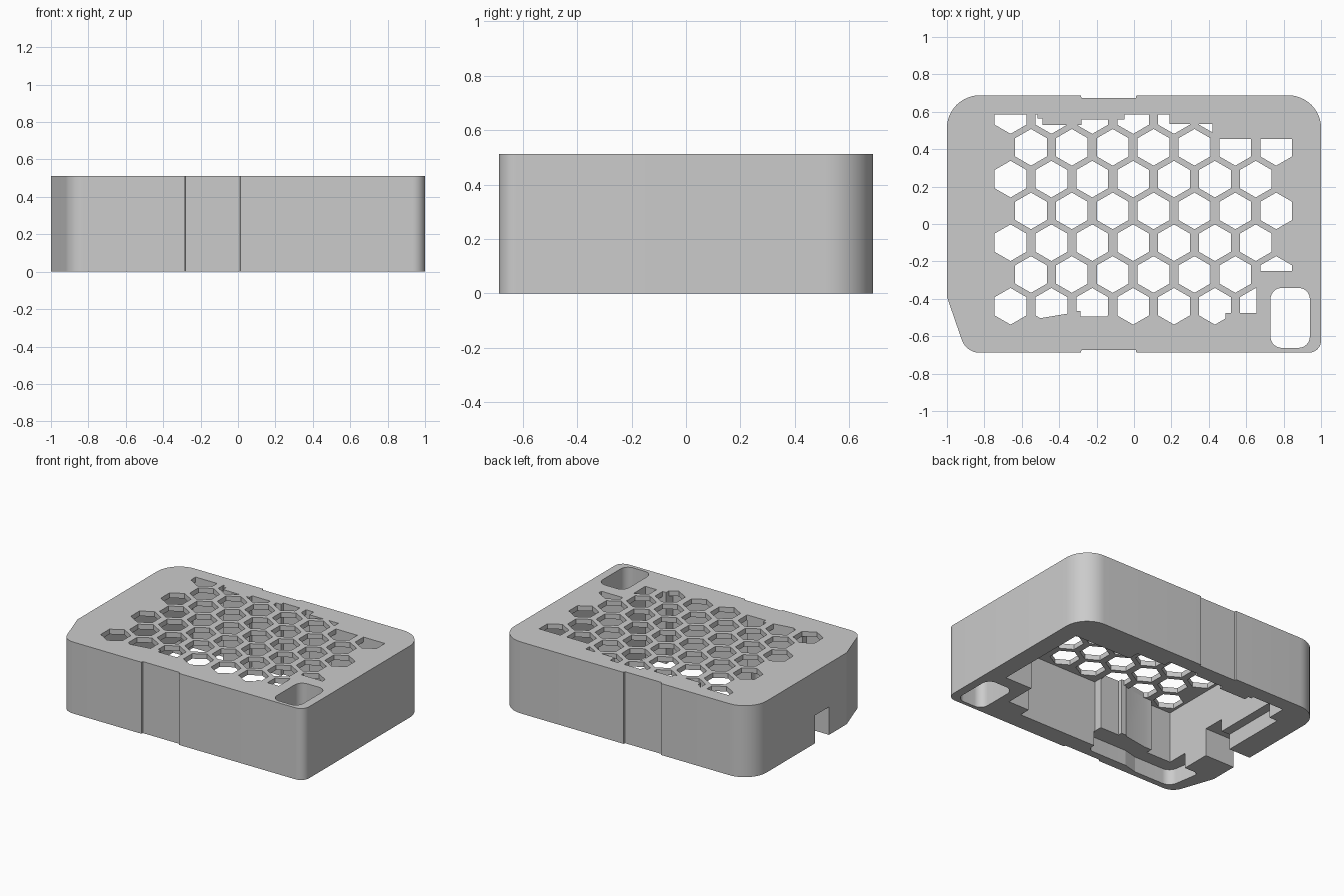
import bpy, bmesh, math
from mathutils import Vector

if "Cube" in bpy.data.objects:
    bpy.data.objects.remove(bpy.data.objects["Cube"])

H, D, PLATE = 0.512, 0.688, 0.036   # height, half depth, top plate thickness

grey = bpy.data.materials.new("light_grey")
grey.use_nodes = True
colour = (0.6, 0.6, 0.6, 1)
grey.diffuse_color = colour
grey.node_tree.nodes["Principled BSDF"].inputs["Base Color"].default_value = colour


def rounded(corners, steps=12):
    """Outline from (x, y, radius) corners, each turned into an arc."""
    out = []
    for i, (x, y, r) in enumerate(corners):
        p = Vector((x, y, 0))
        if r == 0:
            out.append((x, y))
            continue
        a = (Vector((*corners[i - 1][:2], 0)) - p).normalized()
        b = (Vector((*corners[(i + 1) % len(corners)][:2], 0)) - p).normalized()
        half = a.angle(b) / 2
        centre = p + (a + b).normalized() * r / math.sin(half)
        start = (p + a * r / math.tan(half) - centre).normalized()
        end = (p + b * r / math.tan(half) - centre).normalized()
        for k in range(steps + 1):
            q = centre + start.slerp(end, k / steps) * r
            out.append((q.x, q.y))
    return out


def prisms(name, outlines, z0, z1):
    """One object made of upright prisms."""
    bm = bmesh.new()
    for pts in outlines:
        face = bm.faces.new([bm.verts.new((x, y, z0)) for x, y in pts])
        ext = bmesh.ops.extrude_face_region(bm, geom=[face])
        moved = [v for v in ext["geom"] if isinstance(v, bmesh.types.BMVert)]
        bmesh.ops.translate(bm, verts=moved, vec=(0, 0, z1 - z0))
    bmesh.ops.recalc_face_normals(bm, faces=bm.faces)
    mesh = bpy.data.meshes.new(name)
    bm.to_mesh(mesh)
    bm.free()
    mesh.materials.append(grey)
    obj = bpy.data.objects.new(name, mesh)
    bpy.context.collection.objects.link(obj)
    return obj


def combine(target, cutter, operation="DIFFERENCE"):
    """Apply a boolean and remove the cutter."""
    mod = target.modifiers.new("cut", "BOOLEAN")
    mod.operation, mod.solver, mod.object = operation, "EXACT", cutter
    bpy.context.view_layer.objects.active = target
    bpy.ops.object.modifier_apply(modifier=mod.name)
    bpy.data.objects.remove(cutter)


def box(x0, x1, y0, y1, r=0):
    return rounded([(x0, y0, r), (x1, y0, r), (x1, y1, r), (x0, y1, r)])


# Outer body: rounded corners, one slanted corner, shallow grooves front and back
g = 0.014
outline = rounded([
    (-1, D, 0.175), (-1, -0.39, 0), (-0.897, -D, 0.1),
    (-0.284, -D, 0), (-0.281, g - D, 0), (0.01, g - D, 0), (0.013, -D, 0),
    (1, -D, 0.065), (1, D, 0.175),
    (0.013, D, 0), (0.01, D - g, 0), (-0.281, D - g, 0), (-0.284, D, 0)])
case = prisms("case_cover", [outline], 0, H)

# Stepped inner cavity, open at the bottom
cavity = [
    (-0.765, 0.585), (-0.515, 0.585), (-0.515, 0.565), (-0.49, 0.565),
    (-0.49, 0.53), (-0.28, 0.53), (-0.28, 0.56), (-0.05, 0.56),
    (-0.05, 0.585), (0.19, 0.585), (0.19, 0.535), (0.42, 0.535),
    (0.42, 0.455), (0.87, 0.455), (0.87, -0.25), (0.655, -0.25),
    (0.655, -0.475), (0.49, -0.475), (0.49, -0.555), (-0.135, -0.555),
    (-0.135, -0.495), (-0.285, -0.495), (-0.285, -0.465), (-0.32, -0.465),
    (-0.34, -0.477), (-0.51, -0.505), (-0.57, -0.505), (-0.57, -0.55),
    (-0.765, -0.55)]
combine(case, prisms("cavity_cutter", [cavity], -0.1, H - PLATE))

# Honeycomb vents, kept inside the cavity outline
R, PITCH, ROW = 0.098, 0.2185, 0.17
cells = []
for row in range(7):
    for col in range(7):
        cx = -0.66 + col * PITCH + (row % 2) * PITCH / 2
        cy = -0.44 + row * ROW
        cells.append([(cx + R * math.sin(k * math.pi / 3),
                       cy + R * math.cos(k * math.pi / 3)) for k in range(6)])
vents = prisms("vent_cutter", cells, H - 0.15, H + 0.1)
combine(vents, prisms("vent_limit", [cavity], 0.2, H + 0.3), "INTERSECT")
combine(case, vents)

# Corner window running right through
combine(case, prisms("window_cutter", [box(0.73, 0.94, -0.662, -0.342, 0.06)], -0.1, H + 0.1))

# Shallow underside recesses by the slanted corner and along the notched side
recess = rounded([(-0.13, -0.4, 0), (-0.13, -0.62, 0.04), (-0.45, -0.62, 0),
                  (-0.55, -0.645, 0), (-0.84, -0.645, 0.07), (-0.88, -0.4, 0.03)])
side_recess = box(-0.83, -0.7, -0.1, 0.45)
combine(case, prisms("recess_cutter", [recess, side_recess], -0.1, 0.11))

# Cable notch through the side wall
combine(case, prisms("notch_cutter", [box(-1.1, -0.7, -0.19, -0.03)], -0.1, 0.2))

# Smooth round corners, crisp edges elsewhere
bpy.ops.object.select_all(action="DESELECT")
case.select_set(True)
bpy.context.view_layer.objects.active = case
bpy.ops.object.shade_smooth_by_angle(angle=math.radians(14))
